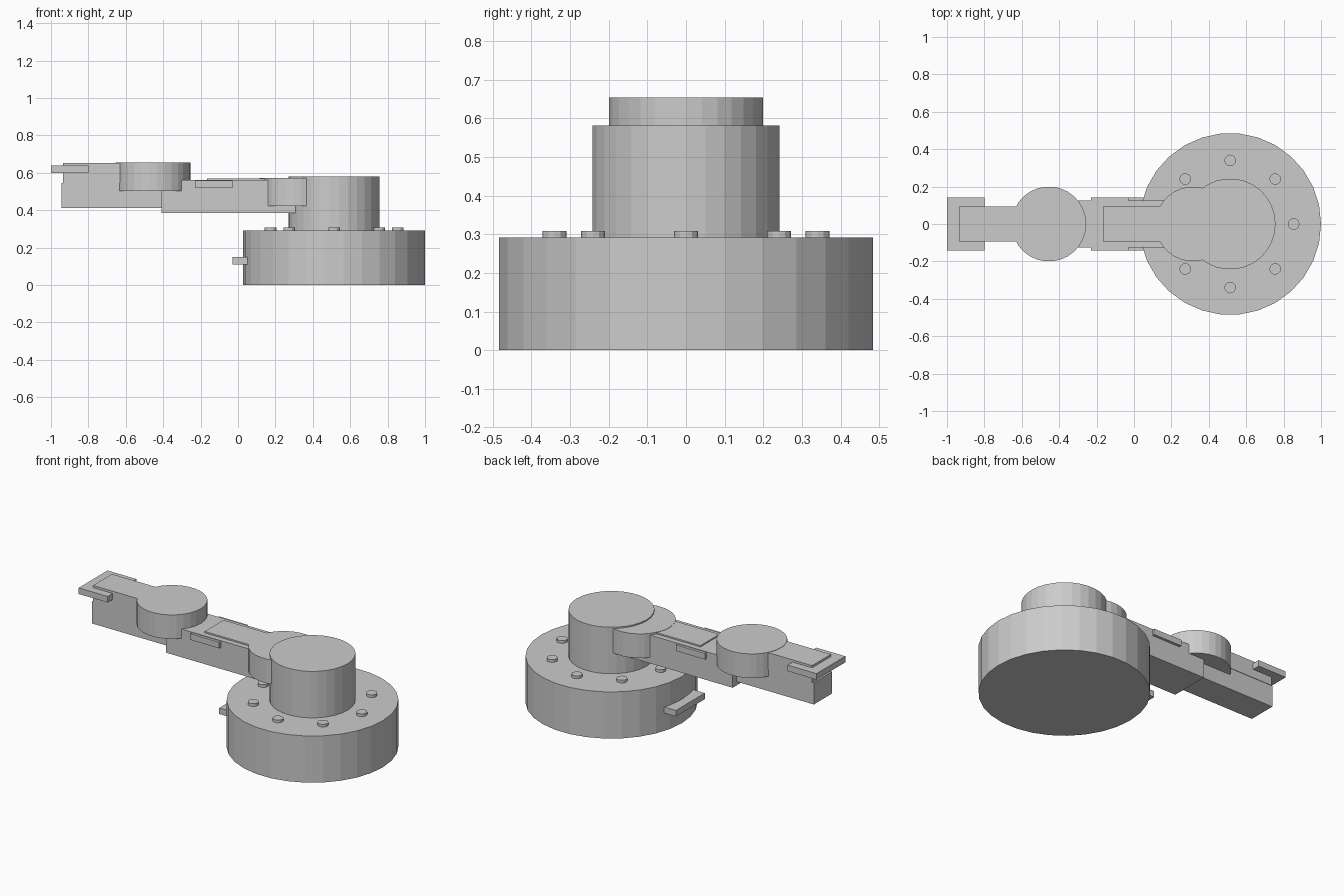
import bpy, math

cube = bpy.data.objects.get("Cube")
if cube:
    bpy.data.objects.remove(cube, do_unlink=True)

grey = bpy.data.materials.new("light_grey")
grey.use_nodes = True
colour = (0.6, 0.6, 0.6, 1)
grey.diffuse_color = colour
grey.node_tree.nodes["Principled BSDF"].inputs["Base Color"].default_value = colour


def finish(name):
    ob = bpy.context.object
    ob.name = name
    ob.data.materials.clear()
    ob.data.materials.append(grey)
    return ob


def box(name, x0, x1, half_width, z0, z1):
    """Box symmetric about y = 0."""
    bpy.ops.mesh.primitive_cube_add(size=1, location=((x0 + x1) / 2, 0, (z0 + z1) / 2))
    ob = finish(name)
    ob.scale = (x1 - x0, 2 * half_width, z1 - z0)
    bpy.ops.object.transform_apply(location=False, rotation=False, scale=True)


def drum(name, x, y, radius, z0, z1, sides=30):
    """Faceted upright cylinder with a corner on the x axis."""
    bpy.ops.mesh.primitive_cylinder_add(vertices=sides, radius=radius, depth=z1 - z0,
                                        location=(x, y, (z0 + z1) / 2),
                                        rotation=(0, 0, math.pi / 2))
    finish(name)


# Base, column and ring of bolts
BASE_X = 0.514
drum("base", BASE_X, 0, 0.486, 0, 0.291)
drum("column", BASE_X, 0, 0.243, 0.291, 0.581)
for i in range(8):
    a = i * math.pi / 4
    drum(f"bolt_{i + 1}", BASE_X + 0.34 * math.cos(a), 0.34 * math.sin(a),
         0.031, 0.28, 0.308, 12)
box("base_connector", -0.03, 0.1, 0.142, 0.111, 0.149)

# Lower arm with its joint
box("lower_arm", -0.41, 0.36, 0.126, 0.386, 0.562)
drum("lower_joint", 0.315, 0, 0.2, 0.422, 0.573)
box("lower_joint_bracket", -0.165, 0.315, 0.093, 0.465, 0.571)
box("lower_side_plate", -0.23, -0.03, 0.142, 0.52, 0.558)

# Upper arm with its joint
box("upper_arm", -0.945, -0.36, 0.09, 0.411, 0.547)
drum("upper_joint", -0.455, 0, 0.2, 0.504, 0.654)
box("upper_joint_bracket", -0.935, -0.455, 0.093, 0.546, 0.652)
box("tip_plate", -1.0, -0.8, 0.142, 0.6, 0.638)
